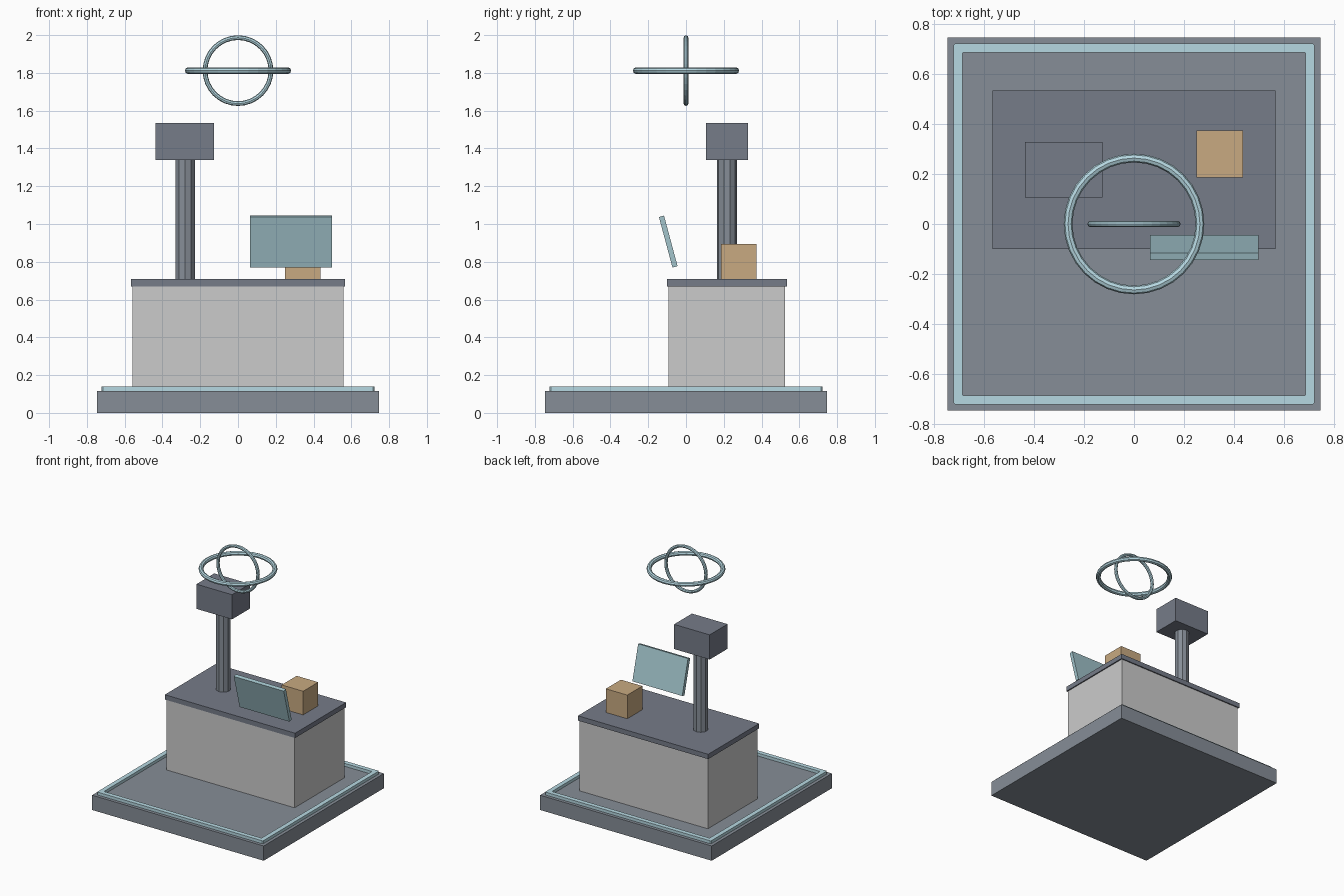
import bpy, bmesh
from math import radians

if "Cube" in bpy.data.objects:
    bpy.data.objects.remove(bpy.data.objects["Cube"])


def material(name, rgb):
    m = bpy.data.materials.new(name)
    m.diffuse_color = (*rgb, 1)
    m.use_nodes = True
    m.node_tree.nodes["Principled BSDF"].inputs["Base Color"].default_value = m.diffuse_color
    return m


BASE = material("base_grey", (0.24, 0.27, 0.31))
DARK = material("dark_grey", (0.18, 0.20, 0.25))
BLUE = material("light_blue", (0.47, 0.69, 0.76))
GLASS = material("screen_blue", (0.36, 0.55, 0.60))
TAN = material("tan", (0.58, 0.40, 0.22))


def finish(name, mat=None):
    ob = bpy.context.object
    ob.name = name
    if mat:
        ob.data.materials.append(mat)
    return ob


def box(name, center, size, mat=None, tilt=0):
    bpy.ops.mesh.primitive_cube_add(size=1, location=center, rotation=(tilt, 0, 0))
    ob = finish(name, mat)
    ob.scale = size
    return ob


def ring(name, major, minor, tilt=0):
    bpy.ops.mesh.primitive_torus_add(location=(0, 0, 1.812), rotation=(tilt, 0, 0),
                                     major_radius=major, minor_radius=minor,
                                     major_segments=32, minor_segments=8)
    return finish(name, BLUE)


def square_frame(name, outer, inner, chamfer, z0, z1, mat):
    # closed square border: outer loop with tiny corner cuts, inner loop to match
    def loop(r, c):
        a = r - c
        return [(r, -a), (r, a), (a, r), (-a, r), (-r, a), (-r, -a), (-a, -r), (a, -r)]
    bm = bmesh.new()
    rows = [[bm.verts.new((x, y, z)) for x, y in loop(r, c)]
            for r, c, z in ((outer, chamfer, z0), (outer, chamfer, z1),
                            (inner, 0.002, z1), (inner, 0.002, z0))]
    for k in range(4):
        a, b = rows[k], rows[(k + 1) % 4]
        for i in range(8):
            j = (i + 1) % 8
            bm.faces.new((a[i], a[j], b[j], b[i]))
    bmesh.ops.recalc_face_normals(bm, faces=bm.faces)
    me = bpy.data.meshes.new(name)
    bm.to_mesh(me)
    bm.free()
    me.materials.append(mat)
    bpy.context.collection.objects.link(bpy.data.objects.new(name, me))


# floor platform with its glowing border
box("platform", (0, 0, 0.058), (1.494, 1.494, 0.116), BASE)
square_frame("platform_trim", 0.722, 0.686, 0.006, 0.112, 0.139, BLUE)

# counter
box("counter_body", (0, 0.216, 0.393), (1.116, 0.618, 0.554))
box("counter_top", (0, 0.217, 0.689), (1.134, 0.634, 0.038), DARK)

# column with head block
bpy.ops.mesh.primitive_cylinder_add(vertices=10, radius=0.054, depth=0.64,
                                    location=(-0.28, 0.217, 1.025))
finish("column", BASE)
box("column_head", (-0.281, 0.217, 1.437), (0.31, 0.222, 0.194), DARK)

# tilted screen and small crate
box("screen", (0.281, -0.094, 0.907), (0.434, 0.028, 0.277), GLASS, radians(15))
box("crate", (0.343, 0.28, 0.801), (0.187, 0.187, 0.186), TAN)

# crossed floating rings
ring("flat_ring", 0.264, 0.0175)
ring("upright_ring", 0.1745, 0.0125, radians(90))
